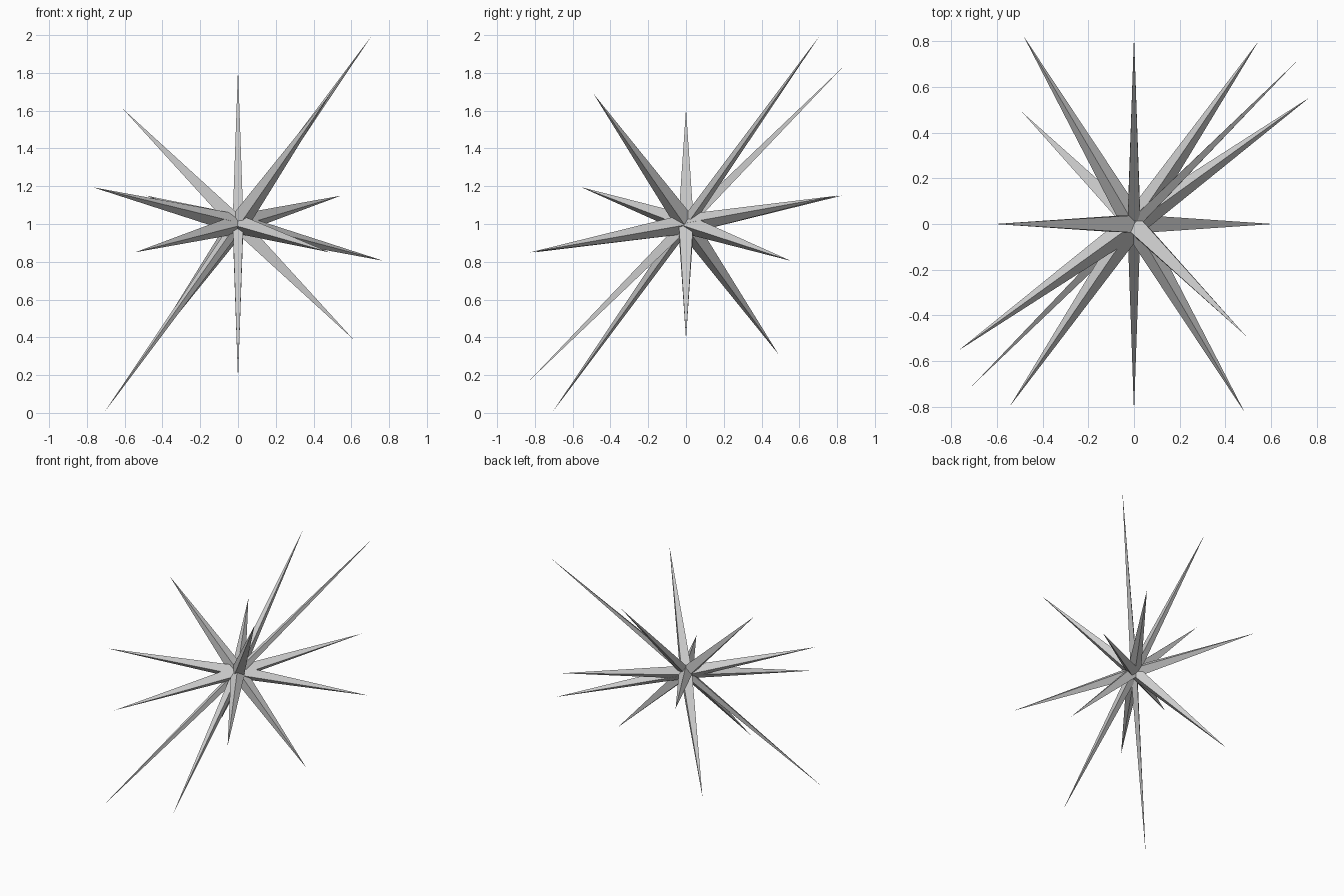
import bpy, bmesh, math
from mathutils import Vector

if "Cube" in bpy.data.objects:
    bpy.data.objects.remove(bpy.data.objects["Cube"])

CENTRE = Vector((0, 0, 1))


def double_spike(name, tip, radius, roll):
    """Four-sided needle, widest at the centre, pointed at both ends."""
    tip = Vector(tip)
    # local frame: sideways is level, upward lies in the vertical plane of the needle
    sideways = tip.cross(Vector((0, 0, 1))).normalized()
    upward = sideways.cross(tip).normalized()
    bm = bmesh.new()
    ring = []
    for i in range(4):
        a = math.radians(roll + 90 * i)
        ring.append(bm.verts.new(radius * (math.cos(a) * sideways + math.sin(a) * upward)))
    ends = [bm.verts.new(tip), bm.verts.new(-tip)]
    for end in ends:
        for i in range(4):
            bm.faces.new((ring[i], ring[(i + 1) % 4], end))
    bmesh.ops.recalc_face_normals(bm, faces=bm.faces)
    mesh = bpy.data.meshes.new(name)
    bm.to_mesh(mesh)
    bm.free()
    obj = bpy.data.objects.new(name, mesh)
    obj.location = CENTRE
    bpy.context.collection.objects.link(obj)


# Steep needles with flat tops (roll 45)
double_spike("long_diagonal_spike", (0.71, 0.71, 1.0), 0.033, 45)
double_spike("front_back_spike", (0, 0.825, 0.825), 0.04, 45)
double_spike("side_spike", (-0.61, 0, 0.61), 0.056, 45)
double_spike("short_diagonal_spike", (0.49, -0.49, 0.69), 0.054, 45)

# Shallow needles standing on an edge (roll 0)
double_spike("shallow_spike_left", (-0.77, -0.555, 0.195), 0.052, 0)
double_spike("shallow_spike_right", (0.545, 0.80, 0.15), 0.052, 0)
double_spike("shallow_spike_back", (-0.485, 0.825, 0.15), 0.052, 0)
